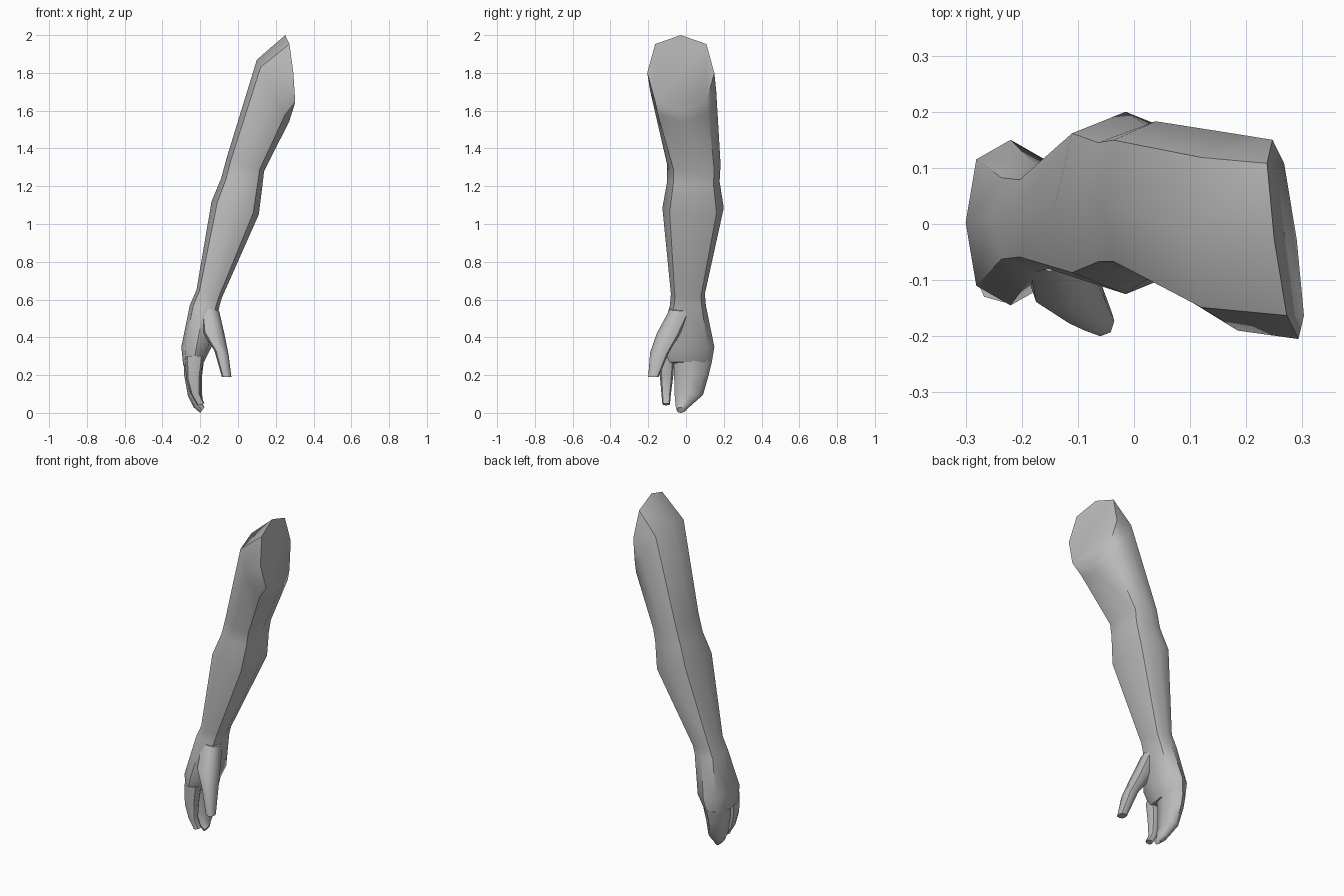
import bpy, bmesh, math

cube = bpy.data.objects.get("Cube")
if cube:
    bpy.data.objects.remove(cube, do_unlink=True)

skin = bpy.data.materials.new("plain grey")
skin.use_nodes = True
GREY = (0.5, 0.5, 0.5, 1)
skin.diffuse_color = GREY
skin.node_tree.nodes["Principled BSDF"].inputs["Base Color"].default_value = GREY


def loft(name, rings, sides=8, skew=0.0, bulge=1.05):
    """Skin tilted oval rings: (left x, left z, right x, right z, front y, back y).
    skew slants the first ring sideways along y."""
    bm = bmesh.new()
    loops = []
    for n, (lx, lz, rx, rz, y0, y1) in enumerate(rings):
        loop = []
        for i in range(sides):
            a = 2 * math.pi * i / sides
            c, s = math.cos(a), math.sin(a)
            k = bulge if abs(c * s) > 0.1 else 1.0
            y = (y0 + y1) / 2 + s * k * (y1 - y0) / 2
            x = (lx + rx) / 2 + c * k * (rx - lx) / 2
            z = (lz + rz) / 2 + c * k * (rz - lz) / 2
            if n == 0:
                x += skew * (y - (y0 + y1) / 2)
            loop.append(bm.verts.new((x, y, z)))
        loops.append(loop)
    for a, b in zip(loops, loops[1:]):
        for i in range(sides):
            j = (i + 1) % sides
            bm.faces.new((a[i], a[j], b[j], b[i]))
    bm.faces.new(loops[0])
    bm.faces.new(loops[-1])
    bmesh.ops.recalc_face_normals(bm, faces=bm.faces)
    mesh = bpy.data.meshes.new(name)
    bm.to_mesh(mesh)
    bm.free()
    mesh.materials.append(skin)
    obj = bpy.data.objects.new(name, mesh)
    bpy.context.collection.objects.link(obj)
    bpy.ops.object.select_all(action='DESELECT')
    obj.select_set(True)
    bpy.context.view_layer.objects.active = obj
    bpy.ops.object.shade_smooth_by_angle(angle=math.radians(50))
    return obj


# Upper arm, elbow, forearm, wrist and palm
loft("arm", [
    (.25, 2.0, .29, 1.6, -.205, .15),
    (.10, 1.87, .27, 1.54, -.19, .16),
    (-.06, 1.35, .138, 1.28, -.10, .183),
    (-.09, 1.24, .13, 1.21, -.10, .178),
    (-.14, 1.12, .11, 1.05, -.125, .2),
    (-.22, .65, -.085, .61, -.08, .10),
    (-.255, .57, -.097, .57, -.085, .105),
    (-.30, .35, -.14, .35, -.145, .15),
    (-.29, .25, -.18, .27, -.13, .135),
], skew=-.13, bulge=1.08)

# Thumb, rising out of the side of the palm
loft("thumb", [
    (-.20, .56, -.10, .54, -.085, .03),
    (-.19, .43, -.07, .41, -.155, -.03),
    (-.125, .33, -.05, .31, -.19, -.09),
    (-.085, .19, -.035, .19, -.2, -.145),
])

# Index finger, set apart from the others
loft("index_finger", [
    (-.28, .30, -.18, .30, -.14, -.06),
    (-.275, .18, -.195, .2, -.138, -.068),
    (-.25, .10, -.2, .1, -.13, -.08),
    (-.215, .04, -.178, .05, -.125, -.085),
])

# Remaining fingers, held together and curling inward
loft("joined_fingers", [
    (-.288, .27, -.18, .28, -.065, .138),
    (-.285, .2, -.19, .2, -.063, .12),
    (-.265, .09, -.19, .1, -.06, .09),
    (-.235, .03, -.185, .045, -.055, .025),
    (-.2, 0, -.178, .03, -.05, -.005),
])
